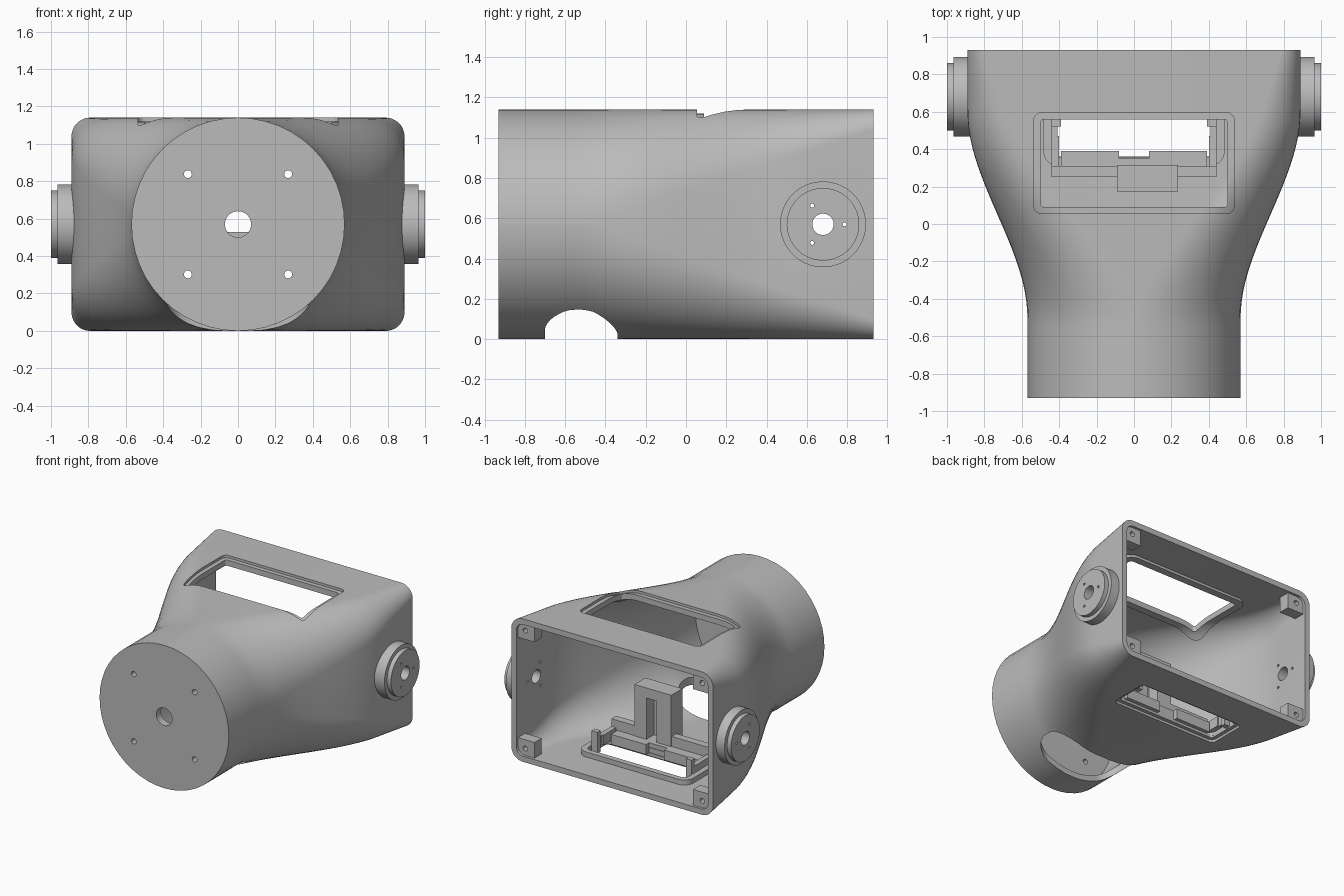
import bpy, bmesh, math
from mathutils import Matrix, Vector

cube = bpy.data.objects.get("Cube")
if cube:
    bpy.data.objects.remove(cube, do_unlink=True)

grey = bpy.data.materials.new("plain grey")
grey.use_nodes = True
COLOUR = (0.5, 0.5, 0.5, 1)
grey.diffuse_color = COLOUR
grey.node_tree.nodes["Principled BSDF"].inputs["Base Color"].default_value = COLOUR

MID, FRONT, BACK, WALL = 0.57, -0.93, 0.93, 0.045


def finish(name, bm):
    bmesh.ops.recalc_face_normals(bm, faces=bm.faces)
    mesh = bpy.data.meshes.new(name)
    bm.to_mesh(mesh)
    bm.free()
    mesh.materials.append(grey)
    obj = bpy.data.objects.new(name, mesh)
    bpy.context.collection.objects.link(obj)
    return obj


def activate(obj):
    bpy.ops.object.select_all(action='DESELECT')
    obj.select_set(True)
    bpy.context.view_layer.objects.active = obj


def combine(obj, tool, op='DIFFERENCE'):
    """Apply a boolean and discard the tool."""
    mod = obj.modifiers.new("bool", 'BOOLEAN')
    mod.operation, mod.object, mod.solver = op, tool, 'EXACT'
    activate(obj)
    bpy.ops.object.modifier_apply(modifier=mod.name)
    bpy.data.objects.remove(tool, do_unlink=True)
    return obj


def rounded_rect(hw, hh, r, seg):
    pts = []
    for k, (sx, sy) in enumerate(((1, 1), (-1, 1), (-1, -1), (1, -1))):
        for i in range(seg + 1):
            a = math.pi / 2 * (k + i / seg)
            pts.append((sx * (hw - r) + r * math.cos(a), sy * (hh - r) + r * math.sin(a)))
    return pts


def skin(name, rings):
    """Closed solid through a list of point rings."""
    bm = bmesh.new()
    loops = [[bm.verts.new(p) for p in ring] for ring in rings]
    n = len(loops[0])
    for a, b in zip(loops, loops[1:]):
        for i in range(n):
            bm.faces.new((a[i], a[(i + 1) % n], b[(i + 1) % n], b[i]))
    bm.faces.new(loops[0])
    bm.faces.new(loops[-1])
    return finish(name, bm)


def body(name, inset=0.0, y0=FRONT, y1=BACK):
    """Round neck blending into a wide rounded box, offset inward by inset."""
    rings, steps = [], 36
    for k in range(steps + 1):
        y = y0 + (y1 - y0) * k / steps
        t = min(1, max(0, (y + 0.5) / 1.1))
        half = 0.57 + 0.32 * t * t * (3 - 2 * t) - inset
        u = min(1, max(0, (y + 0.5) / 1.43))
        r = max(0.04, 0.569 - 0.469 * u - inset)
        rings.append([(x, y, MID + z) for x, z in rounded_rect(half, MID - inset, r, 12)])
    return skin(name, rings)


def prism(name, hw, y0, y1, z0, z1, r):
    pts = rounded_rect(hw, (y1 - y0) / 2, r, 8)
    mid = (y0 + y1) / 2
    return skin(name, [[(x, y + mid, z) for x, y in pts] for z in (z0, z1)])


def box(name, x0, x1, y0, y1, z0, z1):
    bm = bmesh.new()
    size, mid = Vector((x1 - x0, y1 - y0, z1 - z0)), Vector((x0 + x1, y0 + y1, z0 + z1)) / 2
    bmesh.ops.create_cube(bm, size=1, matrix=Matrix.Translation(mid) @ Matrix.Diagonal(size.to_4d()))
    return finish(name, bm)


def rod(name, axis, centre, r, length, seg=20):
    bm = bmesh.new()
    turn = Matrix.Rotation(math.pi / 2, 4, 'Y' if axis == 'X' else 'X')
    bmesh.ops.create_cone(bm, cap_ends=True, segments=seg, radius1=r, radius2=r, depth=length,
                          matrix=Matrix.Translation(centre) @ turn)
    return finish(name, bm)


# Outer body with the stepped side bosses, then hollowed from the back
shell = body("housing_shell")
BOSS_Y = 0.68
combine(shell, rod("boss", 'X', (0, BOSS_Y, MID), 0.213, 1.93, 64), 'UNION')
combine(shell, rod("boss_rim", 'X', (0, BOSS_Y, MID), 0.18, 2.0, 64), 'UNION')
combine(shell, body("cavity", WALL, FRONT + 0.06, BACK + 0.03))

# Window in the top and slot in the bottom, each with a shallow outer recess
for hw, y0, y1, z0, z1, edge in ((0.535, 0.055, 0.595, 0.85, 1.3, 0.035),
                                 (0.47, 0.33, 0.66, -0.2, 0.2, 0.03)):
    recess = prism("recess", hw, y0, y1, z0, z1, 0.04)
    combine(recess, body("recess_floor", 0.02))
    combine(shell, recess)
    combine(shell, prism("opening", hw - edge, y0 + edge, y1 - edge, z0, z1, 0.02))

# Access hole under the neck
combine(shell, prism("neck_hole", 0.38, -0.7, -0.34, -0.2, 0.4, 0.15))

# Front plate holes
combine(shell, rod("cable_hole", 'Y', (0, FRONT, MID), 0.07, 0.4, 32))
for sx in (-1, 1):
    for sz in (-1, 1):
        combine(shell, rod("screw_hole", 'Y', (sx * 0.268, FRONT, MID + sz * 0.268), 0.021, 0.4, 16))

# Side boss holes
combine(shell, rod("axle_hole", 'X', (0, BOSS_Y, MID), 0.053, 3, 32))
for k in range(3):
    a = k * math.tau / 3
    at = (0, BOSS_Y + 0.107 * math.cos(a), MID + 0.107 * math.sin(a))
    combine(shell, rod("pin_hole", 'X', at, 0.01, 3, 12))

# Inner rim around the top window
rim = prism("window_rim", 0.56, 0.03, 0.62, 0.85, 1.3, 0.08)
combine(rim, body("rim_outside", WALL - 0.01), 'INTERSECT')
combine(rim, body("rim_inside", WALL + 0.02))
combine(rim, prism("rim_opening", 0.5, 0.09, 0.56, 0.8, 1.4, 0.02))

# Raised lip around the bottom slot
lip = prism("slot_lip", 0.485, 0.31, 0.68, 0.035, 0.085, 0.08)
combine(lip, prism("lip_opening", 0.44, 0.355, 0.635, 0, 0.2, 0.04))

# Corner screw posts just inside the back opening
posts = []
for sx in (-1, 1):
    for top in (0, 1):
        x0, x1 = sorted((sx * 0.7, sx * 0.95))
        z0, z1 = (0.97, 1.2) if top else (-0.05, 0.17)
        side = "left" if sx > 0 else "right"
        post = box(f"{'upper' if top else 'lower'}_{side}_post", x0, x1, 0.82, 0.91, z0, z1)
        combine(post, body("post_limit", 0.02), 'INTERSECT')
        hole_z = 1.04 if top else 0.1
        combine(post, rod("post_hole", 'Y', (sx * 0.78, 0.9, hole_z), 0.02, 0.4, 16))
        posts.append(post)

# Bracket: shelf, rear wall, arms with end hooks, and tower with a channel
bracket = box("bracket", -0.44, 0.44, 0.25, 0.31, 0.03, 0.2)
combine(bracket, box("shelf", -0.39, 0.39, 0.3, 0.39, 0.04, 0.12), 'UNION')
combine(bracket, box("shelf_notch", -0.08, 0.08, 0.35, 0.5, 0, 0.3))
for sx in (-1, 1):
    x0, x1 = sorted((sx * 0.4, sx * 0.44))
    combine(bracket, box("arm", x0, x1, 0.28, 0.47, 0.06, 0.14), 'UNION')
    x0, x1 = sorted((sx * 0.39, sx * 0.441))
    combine(bracket, box("hook", x0, x1, 0.52, 0.56, 0.03, 0.2), 'UNION')
    x0, x1 = sorted((sx * 0.41, sx * 0.442))
    combine(bracket, box("hook_link", x0, x1, 0.45, 0.54, 0.06, 0.14), 'UNION')
combine(bracket, box("tower", -0.09, 0.235, 0.175, 0.315, 0.03, 0.53), 'UNION')
combine(bracket, box("channel", 0.04, 0.13, 0.22, 0.45, 0.12, 0.45))

for obj in [shell, rim, lip, bracket] + posts:
    activate(obj)
    bpy.ops.object.shade_smooth_by_angle(angle=math.radians(30))
